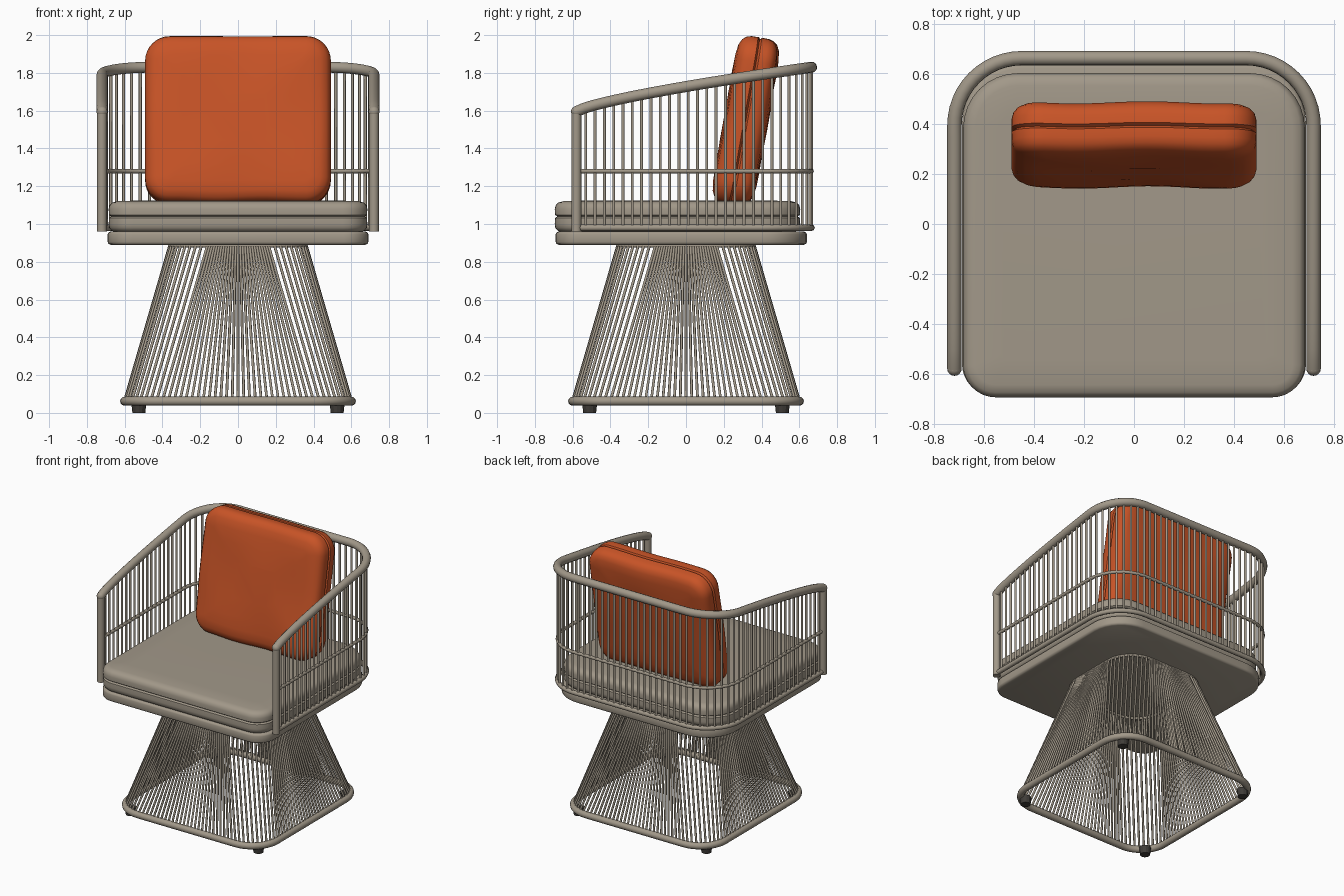
import bpy, bmesh
from math import sin, cos, pi, radians, hypot
from mathutils import Vector

if "Cube" in bpy.data.objects:
    bpy.data.objects.remove(bpy.data.objects["Cube"])


def material(name, rgb):
    m = bpy.data.materials.new(name)
    m.use_nodes = True
    m.diffuse_color = (*rgb, 1)
    m.node_tree.nodes["Principled BSDF"].inputs["Base Color"].default_value = (*rgb, 1)
    return m


BEIGE = material("warm_beige", (0.36, 0.315, 0.25))
ORANGE = material("burnt_orange", (0.58, 0.088, 0.02))
DARK = material("dark_rubber", (0.05, 0.046, 0.04))


def activate(ob):
    bpy.ops.object.select_all(action="DESELECT")
    ob.select_set(True)
    bpy.context.view_layer.objects.active = ob


def rounded_rect(hx, y0, y1, rf, rb, arc=8, straight=1):
    """Closed outline with separate front and back corner radii."""
    corners = [(hx - rb, y1 - rb, rb), (rb - hx, y1 - rb, rb),
               (rf - hx, y0 + rf, rf), (hx - rf, y0 + rf, rf)]
    sides = []
    for i, (cx, cy, r) in enumerate(corners):
        angles = [(i + k / arc) * pi / 2 for k in range(arc + 1)]
        sides.append([Vector((cx + r * cos(a), cy + r * sin(a), 0)) for a in angles])
    pts = []
    for i, side in enumerate(sides):
        nxt = sides[(i + 1) % 4][0]
        pts += side + [side[-1].lerp(nxt, k / straight) for k in range(1, straight)]
    return pts


def slab(name, mat, hx, y0, y1, rf, rb, levels, straight=1):
    """Loft a rounded outline through (inset, height) levels."""
    bm = bmesh.new()
    rings = []
    for d, z in levels:
        pts = rounded_rect(hx - d, y0 + d, y1 - d, max(rf - d, 0.03),
                           max(rb - d, 0.03), 8, straight)
        rings.append([bm.verts.new((p.x, p.y, z)) for p in pts])
    n = len(rings[0])
    for a, b in zip(rings, rings[1:]):
        for i in range(n):
            j = (i + 1) % n
            bm.faces.new((a[i], a[j], b[j], b[i]))
    bm.faces.new(rings[0][::-1])
    bm.faces.new(rings[-1])
    me = bpy.data.meshes.new(name)
    bm.to_mesh(me)
    bm.free()
    ob = bpy.data.objects.new(name, me)
    bpy.context.collection.objects.link(ob)
    me.materials.append(mat)
    activate(ob)
    bpy.ops.object.shade_smooth_by_angle(angle=radians(45))
    return ob


def tubes(name, paths, radius, sides=2, closed=False):
    """Round tubes along one or more paths, as one mesh."""
    cu = bpy.data.curves.new(name, "CURVE")
    cu.dimensions = "3D"
    cu.bevel_depth = radius
    cu.bevel_resolution = sides
    cu.use_fill_caps = True
    for path in paths:
        sp = cu.splines.new("POLY")
        sp.points.add(len(path) - 1)
        for p, co in zip(sp.points, path):
            p.co = (*co, 1)
        sp.use_cyclic_u = closed
    cu.materials.append(BEIGE)
    ob = bpy.data.objects.new(name, cu)
    bpy.context.collection.objects.link(ob)
    activate(ob)
    bpy.ops.object.convert(target="MESH")
    bpy.ops.object.shade_smooth_by_angle(angle=radians(61))
    return bpy.context.object


# Tapered wire pedestal
bottom = rounded_rect(0.6, -0.6, 0.6, 0.2, 0.2, 10, 26)
top = rounded_rect(0.36, -0.36, 0.36, 0.2, 0.2, 10, 26)
lift = lambda pts, z: [Vector((p.x, p.y, z)) for p in pts]
tubes("pedestal_floor_ring", [lift(bottom, 0.062)], 0.024, 4, True)
tubes("pedestal_top_ring", [lift(top, 0.885)], 0.01, 2, True)
tubes("pedestal_wires", list(zip(lift(bottom, 0.065), lift(top, 0.892))), 0.0075, 1)

# Feet
for sx in (-1, 1):
    for sy in (-1, 1):
        bpy.ops.mesh.primitive_cone_add(vertices=12, radius1=0.034, radius2=0.04, depth=0.055,
                                        location=(sx * 0.525, sy * 0.51, 0.0275))
        foot = bpy.context.object
        foot.name = "foot"
        foot.data.materials.append(DARK)

# Seat deck and cushion with a seam groove
slab("seat_deck", BEIGE, 0.69, -0.69, 0.64, 0.13, 0.24,
     [(0.015, 0.89), (0.004, 0.895), (0, 0.905), (0, 0.945), (0.004, 0.955), (0.015, 0.96)])
slab("seat_cushion", BEIGE, 0.685, -0.695, 0.605, 0.13, 0.22,
     [(0.04, 0.955), (0.015, 0.965), (0.003, 0.98), (0, 1.0), (0.002, 1.032), (0.014, 1.04),
      (0.002, 1.048), (0, 1.08), (0.006, 1.1), (0.02, 1.114), (0.05, 1.121), (0.15, 1.124)])

# Back pillow: puffed, seamed, slightly wrinkled and leaning back
half = [(0.014, 0), (0, 0.01), (0.001, 0.045), (0.008, 0.07), (0.025, 0.09),
        (0.055, 0.104), (0.11, 0.111), (0.2, 0.115), (0.32, 0.116)]
levels = [(d, -z) for d, z in half[:0:-1]] + half
pillow = slab("back_pillow", ORANGE, 0.492, -0.447, 0.447, 0.13, 0.13, levels, 14)
for v in pillow.data.vertices:
    v.co.z += 0.005 * sin(11 * v.co.x + 1) * cos(9 * v.co.y)
    v.co.y += 0.004 * sin(13 * v.co.x) * (v.co.y < 0)
pillow.rotation_euler.x = radians(80)
pillow.location = (0, 0.317, 1.547)

# U-shaped armrest frame
FRONT, BACK, SIDE, R = -0.58, 0.665, 0.72, 0.27


def u_path():
    right = [Vector((SIDE, FRONT + (BACK - R - FRONT) * k / 24, 0)) for k in range(24)]
    right += [Vector((SIDE - R + R * cos(a), BACK - R + R * sin(a), 0))
              for a in (k * pi / 24 for k in range(13))]
    return right + [Vector((-p.x, p.y, 0)) for p in reversed(right)]


def resample(pts, count):
    lengths = [0]
    for a, b in zip(pts, pts[1:]):
        lengths.append(lengths[-1] + hypot(b.x - a.x, b.y - a.y))
    out, i = [], 0
    for k in range(count):
        s = lengths[-1] * k / (count - 1)
        while i < len(pts) - 2 and lengths[i + 1] < s:
            i += 1
        out.append(pts[i].lerp(pts[i + 1], (s - lengths[i]) / (lengths[i + 1] - lengths[i])))
    return out


def rail_height(y):
    t = min(max((y - FRONT) / (BACK - FRONT), 0), 1)
    return 1.595 + 0.235 * t ** 0.75


outline = u_path()
tubes("arm_rail", [[(p.x, p.y, rail_height(p.y)) for p in outline]], 0.029, 4)
tubes("middle_rail", [lift(outline, 1.28)], 0.012)
tubes("lower_rail", [lift(outline, 0.98)], 0.017)
spindles = resample(outline, 76)[1:-1]
tubes("back_spindles", [[(p.x, p.y, 0.98), (p.x, p.y, rail_height(p.y))] for p in spindles],
      0.0085, 1)
tubes("front_posts", [[(s * SIDE, FRONT, 0.96), (s * SIDE, FRONT, 1.6)] for s in (-1, 1)],
      0.026, 4)

# Rounded caps where the rail meets the posts
for s in (-1, 1):
    bpy.ops.mesh.primitive_uv_sphere_add(segments=16, ring_count=8, radius=0.029,
                                         location=(s * SIDE, FRONT, 1.595))
    cap = bpy.context.object
    cap.name = "post_cap"
    cap.data.materials.append(BEIGE)
    bpy.ops.object.shade_smooth()
